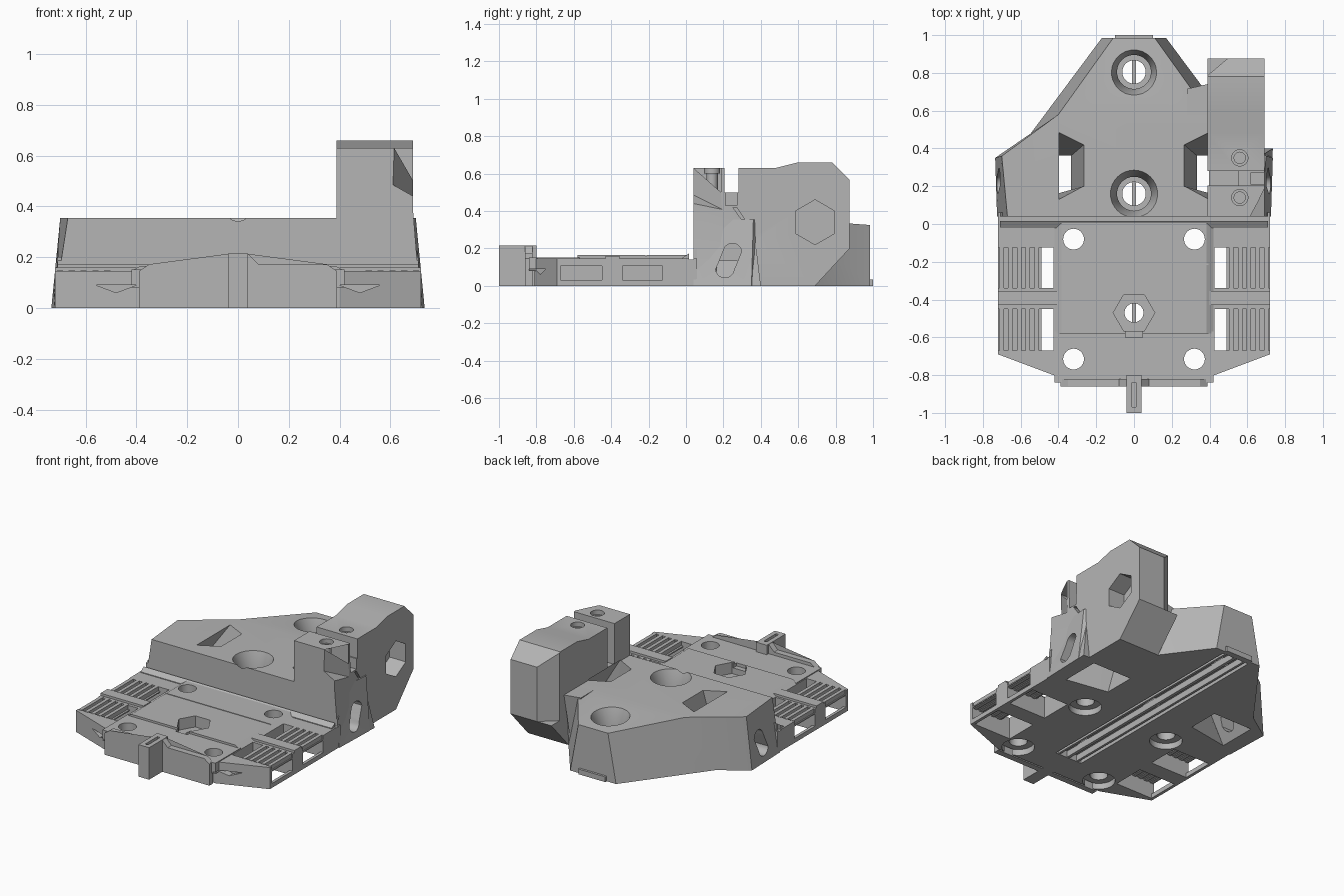
import bpy, bmesh, math
from mathutils import Matrix, Vector

if "Cube" in bpy.data.objects:
    bpy.data.objects.remove(bpy.data.objects["Cube"])

grey = bpy.data.materials.new("plain grey")
grey.use_nodes = True
COLOUR = (0.46, 0.46, 0.46, 1)
grey.diffuse_color = COLOUR
grey.node_tree.nodes["Principled BSDF"].inputs["Base Color"].default_value = COLOUR


def make(name, bm):
    bmesh.ops.recalc_face_normals(bm, faces=bm.faces)
    mesh = bpy.data.meshes.new(name)
    bm.to_mesh(mesh)
    bm.free()
    mesh.materials.append(grey)
    ob = bpy.data.objects.new(name, mesh)
    bpy.context.scene.collection.objects.link(ob)
    return ob


def loft(name, lower, upper):
    """Solid between two matching loops of 3D points."""
    bm = bmesh.new()
    a = [bm.verts.new(p) for p in lower]
    b = [bm.verts.new(p) for p in upper]
    bm.faces.new(a[::-1])
    bm.faces.new(b)
    for i in range(len(a)):
        j = (i + 1) % len(a)
        bm.faces.new((a[i], a[j], b[j], b[i]))
    bmesh.ops.triangulate(bm, faces=[f for f in bm.faces if len(f.verts) > 4])
    return make(name, bm)


def prism(name, pts, lo, hi, axis="z"):
    """Extrude a 2D outline along an axis."""
    put = {"x": lambda p, h: (h, p[0], p[1]),
           "y": lambda p, h: (p[0], h, p[1]),
           "z": lambda p, h: (p[0], p[1], h)}[axis]
    return loft(name, [put(p, lo) for p in pts], [put(p, hi) for p in pts])


def box(name, x0, x1, y0, y1, z0, z1):
    x0, x1 = sorted((x0, x1))
    return prism(name, [(x0, y0), (x1, y0), (x1, y1), (x0, y1)], z0, z1)


def ring(cx, cy, r, n=32, turn=0.0):
    return [(cx + r * math.cos(turn + math.tau * i / n),
             cy + r * math.sin(turn + math.tau * i / n)) for i in range(n)]


def cone(name, cx, cy, r0, z0, r1, z1):
    return loft(name, [(x, y, z0) for x, y in ring(cx, cy, r0)],
                [(x, y, z1) for x, y in ring(cx, cy, r1)])


def mirrored(half):
    return half + [(-p[0], *p[1:]) for p in reversed(half)]


def combine(ob, others, operation="DIFFERENCE"):
    for other in others:
        other.hide_render = True
        mod = ob.modifiers.new("cut", "BOOLEAN")
        mod.operation, mod.solver, mod.object = operation, "EXACT", other
        deps = bpy.context.evaluated_depsgraph_get()
        mesh = bpy.data.meshes.new_from_object(ob.evaluated_get(deps))
        ob.modifiers.clear()
        ob.data = mesh
        bpy.data.objects.remove(other)


# Front plate with raised centre and front lip
plate = prism("front_plate", mirrored([(-0.72, 0.06), (-0.72, -0.69), (-0.40, -0.81)]), 0, 0.145)
lip = prism("lip", mirrored([(-0.39, 0.0), (-0.39, 0.145), (-0.35, 0.172), (-0.08, 0.172), (-0.04, 0.213)]),
            -0.86, -0.82, "y")
centre = prism("centre", mirrored([(-0.42, 0.08), (-0.42, 0.145), (-0.385, 0.165)]), -0.58, 0.06, "y")
front_step = box("step", -0.42, 0.42, -0.84, -0.57, 0.08, 0.151)
step_back = prism("step_back", [(-0.02, 0.1), (-0.02, 0.15), (0.06, 0.2), (0.06, 0.1)], -0.71, 0.71, "x")
tab = box("tab", -0.04, 0.04, -1.0, -0.80, 0, 0.215)
bars = [box("bar", s * 0.40, s * 0.72, -0.43, -0.355, 0.1, 0.16) for s in (-1, 1)]
combine(plate, [lip, centre, front_step, step_back, tab] + bars, "UNION")

cuts = [box("tab_slot", -0.01, 0.01, -0.97, -0.84, 0.06, 0.3),
        prism("hex", ring(0, -0.47, 0.11, 6), 0.09, 0.3),
        box("hex_mouth", -0.045, 0.045, -0.60, -0.5, 0.13, 0.3),
        cone("bolt", 0, -0.47, 0.05, -0.1, 0.05, 0.3),
        box("back_groove", -0.75, 0.75, 0.015, 0.04, 0.14, 0.3),
        box("seam", -0.42, 0.42, -0.216, -0.21, 0.16, 0.3)]
for s in (-1, 1):
    for y in (-0.08, -0.715):
        cuts += [cone("hole", s * 0.32, y, 0.055, -0.1, 0.055, 0.3),
                 cone("counterbore", s * 0.32, y, 0.10, -0.1, 0.10, 0.04)]
    for y0, y1 in ((-0.34, -0.125), (-0.67, -0.45)):
        cuts += [box("window", s * 0.425, s * 0.49, y0, y1, -0.1, 0.3),
                 box("hollow", s * 0.48, s * 0.70, y0, y1, -0.1, 0.11),
                 box("side_window", s * 0.68, s * 0.8, y0, y1, 0.03, 0.11),
                 box("rib_pocket", s * 0.48, s * 0.8, y0, y1, 0.118, 0.3)]
    # Triangular nick on the slanted front
    nick = [(s * 0.56, 0.09), (s * 0.40, 0.09), (s * 0.48, 0.06)]
    cuts.append(loft("nick", [(x, -0.9, z) for x, z in nick], [(x, -0.74, z) for x, z in nick]))
combine(plate, cuts)

# Gripping ribs in the side windows
for s, side in ((-1, "right"), (1, "left")):
    for y0, y1, place in ((-0.345, -0.12, "back"), (-0.675, -0.445, "front")):
        for i in range(5):
            x = 0.515 + 0.0465 * i
            box(f"{side}_{place}_rib", s * (x - 0.012), s * (x + 0.012), y0, y1, 0.105, 0.147)

# Rear block with slanted back corners
low = mirrored([(-0.725, 0.04, 0), (-0.735, 0.35, 0), (-0.55, 0.475, 0), (-0.17, 0.985, 0)])
high = mirrored([(-0.67, 0.04, 0.355), (-0.70, 0.36, 0.355), (-0.40, 0.58, 0.355), (-0.11, 0.985, 0.325)])
block = loft("rear_block", low, high)

# Clamp tower: side profile with trimmed corners
tower = prism("clamp_tower", [(0.04, 0), (0.04, 0.63), (0.48, 0.63), (0.60, 0.66), (0.78, 0.66),
                              (0.875, 0.565), (0.875, 0.20), (0.69, 0.0)], 0.388, 0.69, "x")
foot = loft("foot", [(0.42, 0.5, 0.0), (0.6, 0.5, 0.0), (0.6, 0.69, 0.0), (0.37, 0.69, 0.0)],
            [(0.28, 0.5, 0.355), (0.6, 0.5, 0.355), (0.6, 0.79, 0.355), (0.28, 0.715, 0.355)])
flare = loft("flare", [(0.5, 0.04, 0), (0.72, 0.04, 0), (0.735, 0.40, 0), (0.5, 0.40, 0)],
             [(0.5, 0.04, 0.40), (0.688, 0.04, 0.40), (0.688, 0.37, 0.25), (0.5, 0.37, 0.25)])
combine(tower, [foot, flare], "UNION")
combine(tower, [
    prism("corner", [(0.37, 0.77), (0.50, 0.88), (0.50, 0.95), (0.37, 0.95)], 0.2, 0.8),
    loft("front_corner", [(0.605, 0.03, 0.49), (0.80, 0.03, 0.38), (0.72, 0.25, 0.38)],
         [(0.615, 0.03, 0.8), (0.80, 0.03, 0.8), (0.72, 0.25, 0.8)]),
    box("slit", 0.3, 0.8, 0.205, 0.28, 0.50, 0.8),
    box("deep_slit", 0.3, 0.55, 0.205, 0.28, 0.356, 0.8),
    box("outer_slit", 0.62, 0.8, 0.21, 0.272, 0.43, 0.8),
    prism("belt_groove", [(0.25, 0.42), (0.27, 0.42), (0.37, 0.27), (0.35, 0.28)], 0.66, 0.8, "x"),
    prism("side_hex", ring(0.69, 0.34, 0.12, 6, math.pi / 6), 0.57, 0.8, "x"),
    cone("screw_a", 0.56, 0.35, 0.03, 0.4, 0.03, 0.8),
    cone("screw_b", 0.56, 0.14, 0.03, 0.4, 0.03, 0.8),
    cone("sink_a", 0.56, 0.35, 0.043, 0.60, 0.043, 0.8),
    cone("sink_b", 0.56, 0.14, 0.043, 0.60, 0.043, 0.8)])


def body_cuts():
    """Openings shared by the block and the tower."""
    out = []
    for s in (-1, 1):
        floor = [(s * 0.63, 0.10), (s * 0.335, 0.15), (s * 0.335, 0.36), (s * 0.63, 0.36)]
        roof = [(s * 0.395, 0.13), (s * 0.265, 0.20), (s * 0.265, 0.42), (s * 0.395, 0.485)]
        out.append(loft("pocket", [(x, y, -0.01) for x, y in floor], [(x, y, 0.36) for x, y in roof]))
        # Slanted oblong side slot
        slot = [(0.228 + 0.02 * math.copysign(1, math.sin(t)) + 0.05 * math.cos(t),
                 0.135 + 0.042 * math.copysign(1, math.sin(t)) + 0.05 * math.sin(t))
                for t in [math.tau * (i + 0.5) / 24 for i in range(24)]]
        out.append(prism("slot", slot, *sorted((s * 0.54, s * 0.8)), "x"))
    return out


combine(tower, body_cuts())
wells = body_cuts()
for y in (0.16, 0.805):
    wells += [cone("sink", 0, y, 0.09, 0.25, 0.13, 0.37),
              cone("well", 0, y, 0.09, 0.15, 0.09, 0.30),
              cone("shaft", 0, y, 0.062, -0.1, 0.062, 0.3)]
combine(block, wells)

# Long channel underneath, with rails inside
for part in (plate, block):
    combine(part, [box("channel", -0.10, 0.10, -0.62, 0.96, -0.1, 0.045)])
box("middle_rail", -0.01, 0.01, -0.63, 0.97, 0.004, 0.05)
for s, side in ((-1, "right"), (1, "left")):
    box(side + "_rail", s * 0.065, s * 0.08, -0.63, 0.97, 0.004, 0.05)
box("back_lip", -0.10, 0.10, 0.97, 1.0, 0, 0.035)

# Smooth the round holes, keep the edges crisp
bpy.ops.object.select_all(action="DESELECT")
for ob in (plate, block, tower):
    ob.select_set(True)
bpy.context.view_layer.objects.active = block
bpy.ops.object.shade_smooth_by_angle(angle=math.radians(20))
